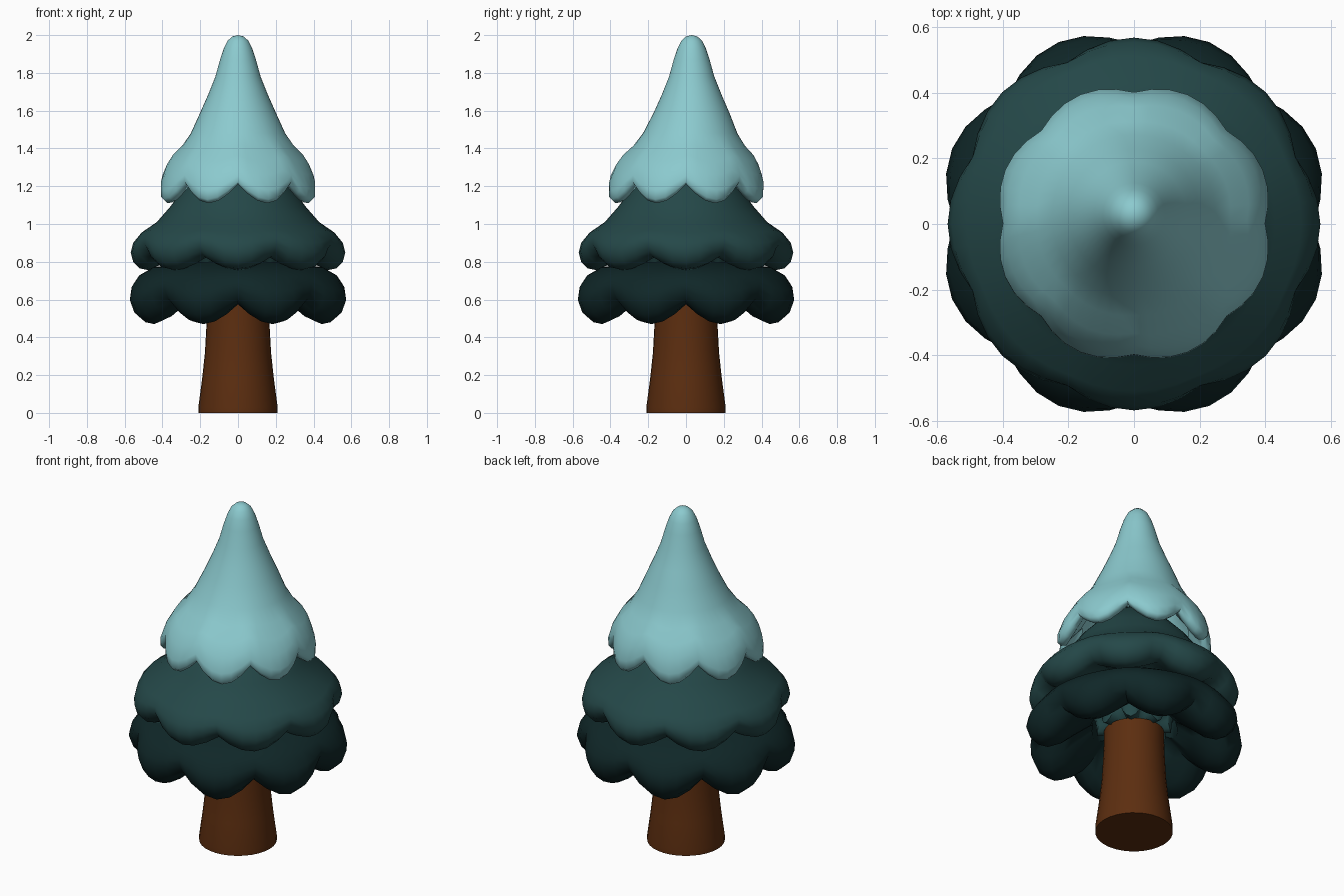
import bpy, bmesh
from math import sin, cos, pi

cube = bpy.data.objects.get("Cube")
if cube:
    bpy.data.objects.remove(cube, do_unlink=True)


def material(name, rgb):
    m = bpy.data.materials.new(name)
    m.use_nodes = True
    colour = (*rgb, 1)
    m.diffuse_color = colour
    bsdf = m.node_tree.nodes["Principled BSDF"]
    bsdf.inputs["Base Color"].default_value = colour
    bsdf.inputs["Roughness"].default_value = 0.8
    return m


def clamp(v):
    return max(0.0, min(1.0, v))


def lathe(name, mat, profile, shoulder=0, lift=0, pinch=0, lobes=8, turn=0, lean=0, segments=48):
    """Revolve (radius, height) points; below the shoulder the rim is cut into lobes by sharp notches."""
    bm = bmesh.new()
    low = min(z for r, z in profile)
    rings = []
    for r, z in profile:
        depth = clamp((shoulder - z) / (shoulder - low)) if lift else 0
        shift = lean * clamp((z - 1.15) / 0.45)
        if r == 0:
            rings.append([bm.verts.new((0, shift, z))] * segments)
            continue
        ring = []
        for i in range(segments):
            a = 2 * pi * i / segments
            notch = 1 - abs(sin(lobes / 2 * (a - turn)))
            rad = r * (1 - pinch * notch * min(1, 2 * depth))
            ring.append(bm.verts.new((rad * cos(a), rad * sin(a) + shift, z + lift * depth * notch)))
        rings.append(ring)
    for upper, lower in zip(rings, rings[1:]):
        for i in range(segments):
            j = (i + 1) % segments
            corners = list(dict.fromkeys((upper[i], upper[j], lower[j], lower[i])))
            bm.faces.new(corners)
    bmesh.ops.recalc_face_normals(bm, faces=bm.faces)
    mesh = bpy.data.meshes.new(name)
    bm.to_mesh(mesh)
    bm.free()
    mesh.materials.append(mat)
    obj = bpy.data.objects.new(name, mesh)
    bpy.context.collection.objects.link(obj)
    bpy.ops.object.select_all(action="DESELECT")
    obj.select_set(True)
    bpy.context.view_layer.objects.active = obj
    bpy.ops.object.shade_smooth_by_angle(angle=pi / 3)
    return obj


bark = material("brown bark", (0.107, 0.027, 0.005))
dark = material("deep green needles", (0.005, 0.02, 0.021))
mid = material("teal green needles", (0.018, 0.065, 0.066))
snow = material("pale frost", (0.26, 0.59, 0.62))

# Trunk, flaring towards the ground
lathe("trunk", bark, [(0, 0.62), (0.163, 0.62), (0.165, 0.5), (0.175, 0.32),
                      (0.19, 0.18), (0.21, 0.03), (0.21, 0), (0, 0)], segments=32)

# Lowest branches: a closed, scalloped ring
lathe("lower_branches", dark,
      [(0.25, 0.8), (0.45, 0.77), (0.53, 0.72), (0.585, 0.65), (0.6, 0.59), (0.575, 0.52),
       (0.53, 0.48), (0.48, 0.47), (0.41, 0.5), (0.33, 0.57), (0.24, 0.64), (0.25, 0.8)],
      shoulder=0.74, lift=0.105, pinch=0.09)

# Middle branches, half a lobe out of step, with a core reaching down to the trunk
lathe("middle_branches", mid,
      [(0, 1.34), (0.16, 1.32), (0.3, 1.17), (0.36, 1.09), (0.43, 1.01), (0.51, 0.955),
       (0.555, 0.9), (0.568, 0.85), (0.555, 0.8), (0.52, 0.765), (0.47, 0.755),
       (0.4, 0.79), (0.3, 0.82), (0.21, 0.7), (0.2, 0.61), (0, 0.61)],
      shoulder=1.0, lift=0.11, pinch=0.08, turn=pi / 8)

# Frosted top, leaning slightly back, with a thin curled rim
lathe("frosted_top", snow,
      [(0, 2), (0.03, 1.993), (0.055, 1.97), (0.075, 1.93), (0.095, 1.87), (0.12, 1.78),
       (0.16, 1.68), (0.2, 1.59), (0.25, 1.48), (0.3, 1.4), (0.36, 1.33), (0.4, 1.26),
       (0.425, 1.18), (0.425, 1.13), (0.405, 1.11), (0.375, 1.115), (0.35, 1.16), (0.3, 1.22)],
      shoulder=1.45, lift=0.1, pinch=0.06, lean=0.03)
